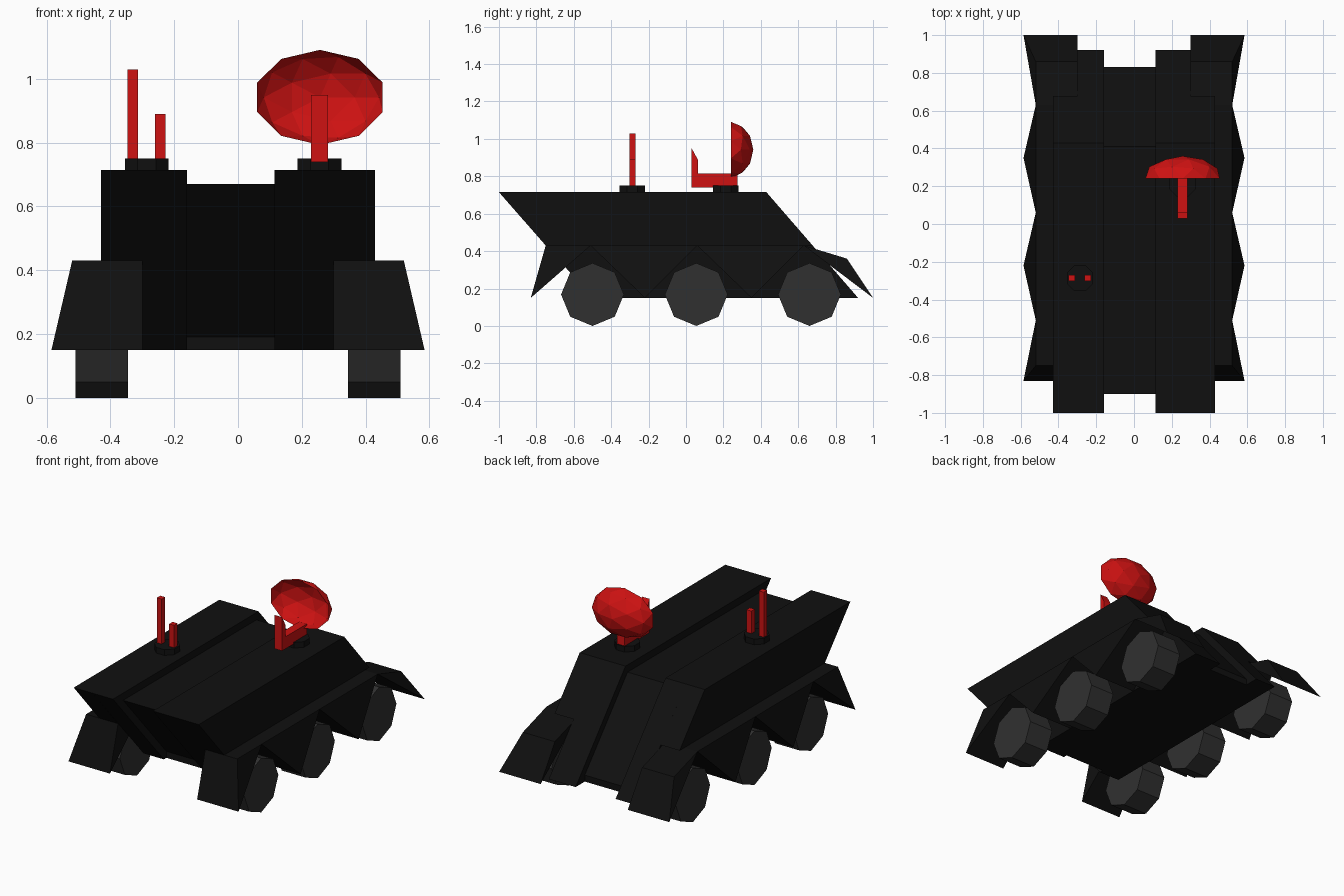
import bpy, bmesh, math
from mathutils import Matrix

if "Cube" in bpy.data.objects:
    bpy.data.objects.remove(bpy.data.objects["Cube"])


def material(name, rgb):
    m = bpy.data.materials.new(name)
    m.diffuse_color = (*rgb, 1)
    m.use_nodes = True
    m.node_tree.nodes["Principled BSDF"].inputs["Base Color"].default_value = m.diffuse_color
    return m


BLACK = material("black_paint", (0.005, 0.005, 0.005))
RUBBER = material("dark_rubber", (0.03, 0.03, 0.03))
RED = material("red_paint", (0.62, 0.006, 0.006))


def finish(name, bm, mat):
    bmesh.ops.recalc_face_normals(bm, faces=bm.faces)
    me = bpy.data.meshes.new(name)
    bm.to_mesh(me)
    bm.free()
    me.materials.append(mat)
    ob = bpy.data.objects.new(name, me)
    bpy.context.collection.objects.link(ob)
    return ob


def add_prism(bm, profile, xa, xb):
    """Side profile of (y, z), between x limits given as a number or one per point."""
    n = len(profile)
    xs = [x if isinstance(x, (list, tuple)) else [x] * n for x in (xa, xb)]
    a, b = [[bm.verts.new((x, *p)) for x, p in zip(side, profile)] for side in xs]
    bm.faces.new(a)
    bm.faces.new(b)
    for i in range(n):
        j = (i + 1) % n
        bm.faces.new((a[i], a[j], b[j], b[i]))


def prism(name, profile, xa, xb, mat):
    bm = bmesh.new()
    add_prism(bm, profile, xa, xb)
    return finish(name, bm, mat)


def box(name, lo, hi, mat):
    prism(name, [(lo[1], lo[2]), (hi[1], lo[2]), (hi[1], hi[2]), (lo[1], hi[2])], lo[0], hi[0], mat)


# Hull: slanted slabs on both sides of a recessed centre channel
lower = [(-0.75, 0.43), (-0.50, 0.15), (0.92, 0.15), (0.677, 0.43)]
upper = [(-1.0, 0.715), (-0.75, 0.43), (0.677, 0.43), (0.43, 0.715)]
full = [(-1.0, 0.715), (-0.50, 0.15), (0.92, 0.15), (0.43, 0.715)]
prism("hull_slab_left", full, -0.30, -0.16, BLACK)
prism("hull_slab_right", full, 0.115, 0.30, BLACK)
prism("hull_shoulder_left", upper, -0.43, -0.30, BLACK)
prism("hull_shoulder_right", upper, 0.30, 0.43, BLACK)
prism("hull_centre_channel",
      [(-0.90, 0.67), (-0.475, 0.19), (-0.475, 0.15), (0.83, 0.15), (0.83, 0.19), (0.41, 0.67)],
      -0.16, 0.115, BLACK)

# Fenders: flared wedges hanging between the wheels
wedges = [
    [(-0.75, 0.43), (-0.83, 0.15), (-0.51, 0.43)],
    [(-0.51, 0.43), (-0.22, 0.15), (0.06, 0.43)],
    [(0.06, 0.43), (0.35, 0.15), (0.63, 0.43)],
    [(0.63, 0.43), (1.0, 0.15), (0.86, 0.36)],
]
for side, s in (("left", -1), ("right", 1)):
    bm = bmesh.new()
    for w in wedges:
        add_prism(bm, w, 0.30 * s, [0.52 * s, 0.585 * s, 0.52 * s])
    finish("fender_" + side, bm, BLACK)

    # Wheels: octagons standing on a corner
    R = 0.168
    ring = [(R * math.sin(math.tau * i / 8), R * math.cos(math.tau * i / 8)) for i in range(8)]
    for label, y in (("front", -0.50), ("middle", 0.055), ("rear", 0.66)):
        prism(f"wheel_{label}_{side}", [(y + p, R + q) for p, q in ring],
              0.345 * s, 0.51 * s, RUBBER)

# Roof mounts
for name, x, y in (("antenna_mount", -0.286, -0.287), ("dish_mount", 0.256, 0.212)):
    bm = bmesh.new()
    bmesh.ops.create_cone(bm, cap_ends=True, segments=8, radius1=0.0745, radius2=0.0745, depth=0.045,
                          matrix=Matrix.Translation((x, y, 0.728)) @ Matrix.Rotation(math.pi / 8, 4, 'Z'))
    finish(name, bm, BLACK)

# Antennas
box("antenna_tall", (-0.346, -0.303, 0.74), (-0.313, -0.270, 1.03), RED)
box("antenna_short", (-0.261, -0.303, 0.74), (-0.227, -0.270, 0.89), RED)

# Dish arm with upright feed
prism("dish_arm",
      [(0.03, 0.95), (0.03, 0.74), (0.275, 0.74), (0.275, 0.815), (0.063, 0.815), (0.063, 0.89)],
      0.229, 0.282, RED)

# Dish: lower-poly half shell opening to the front
bm = bmesh.new()
bmesh.ops.create_icosphere(bm, subdivisions=2, radius=1)
bmesh.ops.delete(bm, geom=[v for v in bm.verts if v.co.z < -0.01], context='VERTS')
bmesh.ops.transform(bm, verts=bm.verts,
                    matrix=Matrix.Translation((0.257, 0.24, 0.942))
                    @ Matrix.Diagonal((0.207, 0.12, 0.149, 1))
                    @ Matrix.Rotation(-math.pi / 2, 4, 'X'))
finish("dish", bm, RED)
